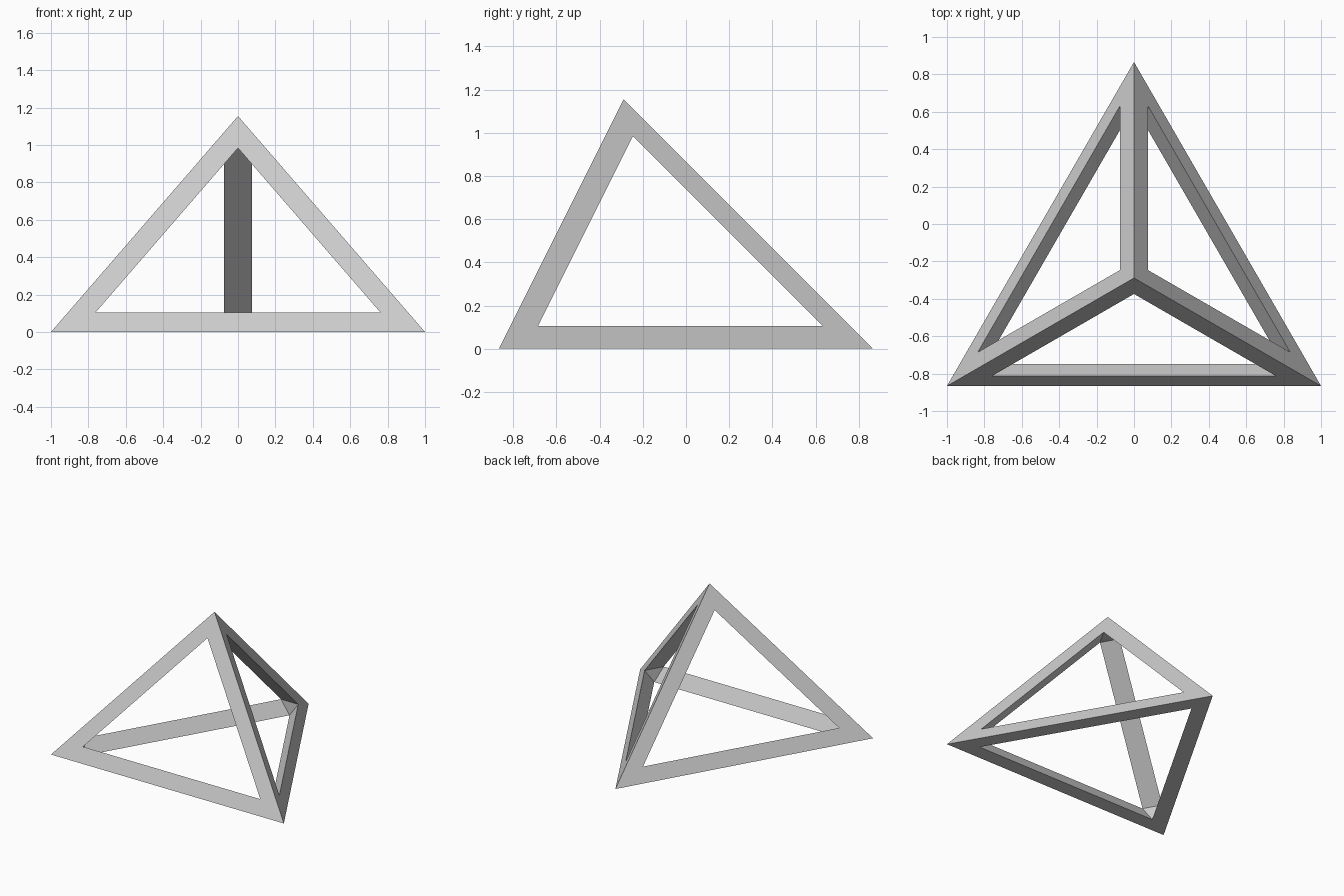
import bpy, bmesh, math
from itertools import combinations
from mathutils import Vector

if "Cube" in bpy.data.objects:
    bpy.data.objects.remove(bpy.data.objects["Cube"])

R = 2 / math.sqrt(3)      # base circumradius, also the height
CY = -R / 4               # base centroid in y
BAR = 0.117               # bar width measured in each face

# Pyramid corners: three on the ground, one apex
corners = [Vector((R * math.cos(a), CY + R * math.sin(a), 0))
           for a in (math.radians(d) for d in (90, 210, 330))]
corners.append(Vector((0, CY, R)))

bm = bmesh.new()
outer = [bm.verts.new(c) for c in corners]
inner = {}                # (face, corner) -> inset vertex

faces = list(combinations(range(4), 3))
for f in faces:
    for v in f:
        a, b = [(corners[o] - corners[v]).normalized() for o in f if o != v]
        inner[f, v] = bm.verts.new(corners[v] + (a + b) * BAR / math.sin(a.angle(b)))

# Outer strips of every triangular face
for f in faces:
    for u, v in combinations(f, 2):
        bm.faces.new((outer[u], outer[v], inner[f, v], inner[f, u]))

# Flat inner side of each bar
for u, v in combinations(range(4), 2):
    f, g = [k for k in faces if u in k and v in k]
    bm.faces.new((inner[f, u], inner[f, v], inner[g, v], inner[g, u]))

# Small triangle closing the inside of each corner
for v in range(4):
    bm.faces.new([inner[f, v] for f in faces if v in f])

# Outward normals
bmesh.ops.recalc_face_normals(bm, faces=bm.faces[:])

mesh = bpy.data.meshes.new("pyramid_frame")
bm.to_mesh(mesh)
bm.free()
bpy.context.collection.objects.link(bpy.data.objects.new("pyramid_frame", mesh))
